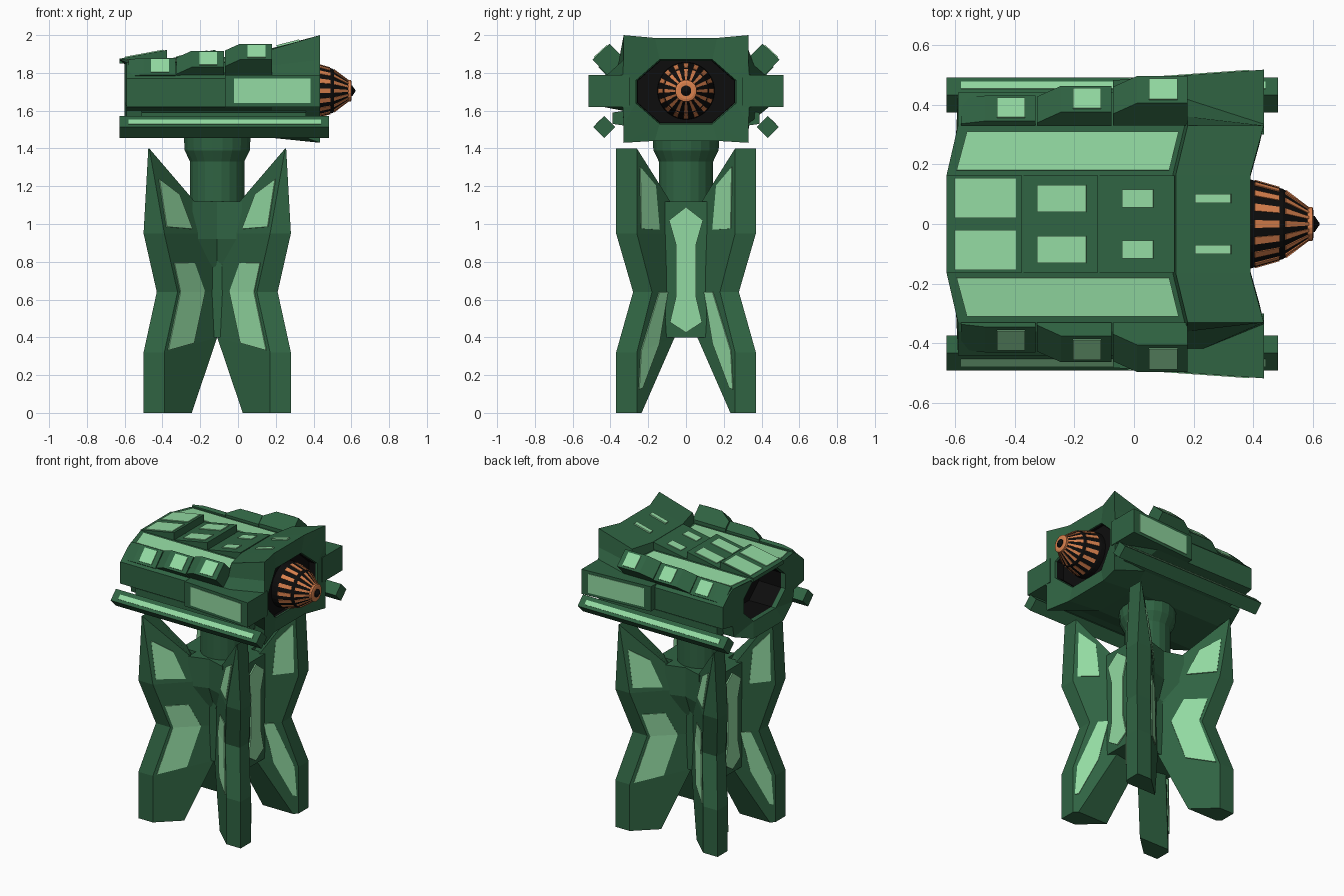
import bpy, bmesh, math
from mathutils import Vector as V

if "Cube" in bpy.data.objects:
    bpy.data.objects.remove(bpy.data.objects["Cube"])


def material(name, rgb):
    m = bpy.data.materials.new(name)
    m.diffuse_color = (*rgb, 1)
    m.use_nodes = True
    m.node_tree.nodes["Principled BSDF"].inputs["Base Color"].default_value = m.diffuse_color
    return m


GREEN = material("dark_green", (.029, .125, .055))
LIGHT = material("light_green", (.29, .70, .36))
BLACK = material("black", (.004, .004, .004))
ORANGE = material("orange", (.70, .22, .075))
ONE = [(1, 1)]
SIDES = [(1, 1), (1, -1)]
ENDS = [(1, 1), (-1, 1)]
QUAD = [(1, 1), (1, -1), (-1, 1), (-1, -1)]


def loft(name, rings, mat, flips=ONE, ox=0, caps=True, loop=False):
    """Skin equal-length rings of points; flips lists mirrored copies."""
    bm = bmesh.new()
    n = len(rings[0])
    for sx, sy in flips:
        vs = [[bm.verts.new((p[0] * sx + ox, p[1] * sy, p[2])) for p in r] for r in rings]
        pairs = list(zip(vs, vs[1:])) + ([(vs[-1], vs[0])] if loop else [])
        for a, b in pairs:
            for i in range(n):
                j = (i + 1) % n
                bm.faces.new((a[i], a[j], b[j], b[i]))
        if caps and not loop:
            bm.faces.new(vs[0])
            bm.faces.new(vs[-1])
    bmesh.ops.remove_doubles(bm, verts=bm.verts, dist=1e-5)
    bmesh.ops.recalc_face_normals(bm, faces=bm.faces)
    me = bpy.data.meshes.new(name)
    bm.to_mesh(me)
    bm.free()
    me.materials.append(mat)
    ob = bpy.data.objects.new(name, me)
    bpy.context.collection.objects.link(ob)
    return ob


def panel(name, pts, flips=ONE, ox=0, t=.005, mat=LIGHT):
    """Thin coloured slab straddling a surface."""
    pts = [V(p) for p in pts]
    n = (pts[2] - pts[0]).cross(pts[-1] - pts[1]).normalized() * t
    loft(name, [[p - n for p in pts], [p + n for p in pts]], mat, flips, ox)


def lathe(name, profile, axis, centre, sides, mat):
    rings = []
    for h, r in profile:
        ring = []
        for i in range(sides):
            a = 2 * math.pi * (i + .5) / sides
            c, s = r * math.cos(a), r * math.sin(a)
            ring.append((h, centre[1] + c, centre[2] + s) if axis == 'x'
                        else (centre[0] + c, centre[1] + s, h))
        rings.append(ring)
    return loft(name, rings, mat)


# ---- pedestal: four diagonal fins with square outer corners around a hub ----
OX = -.11
corner = [V(p) for p in [(.39, .37, 0), (.39, .37, .32), (.32, .28, .64), (.39, .37, .95), (.365, .37, 1.4)]]
outer_a = [V(p) for p in [(.28, .37, 0), (.28, .37, .32), (.21, .28, .64), (.28, .37, .95), (.36, .37, 1.4)]]
outer_b = [V(p) for p in [(.39, .26, 0), (.39, .26, .32), (.32, .18, .64), (.39, .26, .95), (.365, .26, 1.4)]]
inner_a = [V(p) for p in [(.135, .235, 0), (0, .10, .40), (0, .09, .64), (0, .09, .95), (.12, .19, 1.12)]]
inner_b = [V(p) for p in [(.365, .235, 0), (.20, .06, .40), (.13, 0, .64), (.13, 0, .95), (.22, .09, 1.13)]]
loft("pedestal_fins", list(zip(outer_a, corner, outer_b, inner_b, inner_a)), GREEN, QUAD, OX)


def fin_panel(name, o, i, k, v0, v1, low, high):
    """Panel on fin level k between heights v0..v1; low/high are its across-fin spans."""
    def at(u, v):
        return o[k].lerp(i[k], u).lerp(o[k + 1].lerp(i[k + 1], u), v)
    panel(name, [at(low[0], v0), at(low[1], v0), at(high[1], v1), at(high[0], v1)], QUAD, OX, .006)


fin_panel("fin_front_panel_low", outer_a, inner_a, 1, .02, 1, (.06, .55), (.06, .68))
fin_panel("fin_front_panel_mid", outer_a, inner_a, 2, 0, .5, (.06, .68), (.06, .50))
fin_panel("fin_front_panel_top", outer_a, inner_a, 3, .08, .68, (.06, .55), (.10, .52))
fin_panel("fin_side_panel_low", outer_b, inner_b, 0, .38, 1, (.10, .30), (.10, .58))
fin_panel("fin_side_panel_mid", outer_b, inner_b, 1, 0, 1, (.10, .58), (.20, .45))
fin_panel("fin_side_panel_top", outer_b, inner_b, 3, .06, .82, (.08, .46), (.08, .52))


def box_ring(x, y, z):
    return [(x, y, z), (-x, y, z), (-x, -y, z), (x, -y, z)]


loft("hub", [box_ring(.24, .115, .40), box_ring(.24, .115, 1.12)], GREEN, ox=OX)
collar = [(z, .13 * k, .10 + .10 * k, .09 + .07 * k) for z, k in ((.75, .05), (.92, 1), (1.12, 1))]
loft("hub_collar", [[(x, y, z), (0, m, z), (-x, y, z), (-x, -y, z), (0, -m, z), (x, -y, z)]
                    for z, x, y, m in collar], GREEN, ox=OX)
half = [(.09, 1.02), (.053, .89), (.053, .615), (.085, .48)]
panel("hub_panel", [(.243, 0, 1.09)] + [(.243, y, z) for y, z in half] + [(.243, 0, .425)]
      + [(.243, -y, z) for y, z in half[::-1]], ENDS, OX)
lathe("neck", [(1.0, .145), (1.33, .145), (1.39, .175), (1.50, .18)], 'z', (OX, 0, 0), 20, GREEN)


# ---- head shell: octagonal tube flaring toward the muzzle ----
def both(half):
    return half + [(x, -y, z) for x, y, z in half[::-1]]


def section(x0, x1, top, shoulder):
    return both([(x0, .165, top), (x1, .33, shoulder), (x1, .36, min(shoulder, 1.84)), (x1, .44, 1.77),
                 (x1, .44, 1.62), (x1, .335, 1.60), (x1, .32, 1.52), (x0, .165, 1.46)])


def hole(x, s, dx=0):
    pts = [(.14, .17), (.265, .06), (.265, -.06), (.14, -.17)]
    return both([(x - dx * (y < .2), y * s, 1.70 + z * s) for y, z in pts])


def doubled(ring):
    return [p for p in ring for _ in (0, 1)]


front = both([(.39, .165, 1.985), (.435, .33, 2.0), (.435, .33, 1.87), (.435, .335, 1.79),
              (.435, .335, 1.62), (.435, .33, 1.53), (.435, .33, 1.43), (.39, .165, 1.44)])
loft("head_shell", [section(-.628, -.59, 1.87, 1.855), section(.13, .17, 1.87, 1.855),
                    section(.14, .18, 1.92, 1.925), front,
                    doubled(hole(.42, 1, .035)), doubled(hole(-.60, .85))], GREEN, loop=True)
loft("bore_liner", [hole(-.57, .84), hole(.41, .98, .03)], BLACK, caps=False)
loft("bore_core", [hole(-.40, .84), hole(.36, .97)], BLACK)

# overlapping roof plates with paired lights
plates = [(-.628, -.375, (-.60, -.395, .02, .155)), (-.37, -.12, (-.325, -.16, .04, .13)),
          (-.115, .135, (-.04, .065, .055, .115)), (.14, .385, (.205, .325, .07, .10))]
for i, (x0, x1, (a, b, c, d)) in enumerate(plates):
    z0, z1 = (1.925, 1.988) if i == 3 else (1.875, 1.922)
    if i < 3:
        loft(f"roof_plate_{i + 1}", [[(x0, y, 1.85), (x0, y, z0), (x1, y, z1), (x1, y, 1.85)]
                                     for y in (-.163, .163)], GREEN)

    def h(x):
        return z0 + (z1 - z0) * (x - x0) / (x1 - x0)
    panel(f"roof_light_{i + 1}", [(a, c, h(a)), (b, c, h(b)), (b, d, h(b)), (a, d, h(a))], SIDES)

# gently sloping roof panels
panel("roof_slope_panel", [(-.595, .18, 1.869), (.118, .18, 1.869), (.15, .31, 1.857), (-.56, .31, 1.857)], SIDES)

# three stepped shoulder modules per side
for i in range(3):
    x0 = -.58 + .255 * i
    lo, hi = V((0, .43 + .033 * i, 1.79 + .04 * i)), V((0, .345 + .03 * i, 1.88 + .037 * i))
    foot = V((0, .33, 1.70))

    def ring(x, k):
        d = V((0, -.09, -.09)) * k
        a, b = lo + d, hi + d
        b.y = max(b.y, .332)
        return [p + V((x, 0, 0)) for p in (a, b, V((0, .33, b.z - (b.y - .33))), foot)]
    loft(f"shoulder_module_{i + 1}", [ring(x0, .4 if i else .1), ring(x0 + .08, 0), ring(x0 + .25, 0)], GREEN, SIDES)
    a, b = lo.lerp(hi, .12), lo.lerp(hi, .88)
    panel(f"shoulder_light_{i + 1}", [a + V((x0 + .12, 0, 0)), a + V((x0 + .215, 0, 0)),
                                      b + V((x0 + .215, 0, 0)), b + V((x0 + .12, 0, 0))], SIDES)


# flared cheek blocks with windows
def cheek_y(x):
    return .482 + .035 * (x + .07) / .5


loft("cheek_block", [[(x, .30, 1.62), (x, cheek_y(x), 1.62), (x, cheek_y(x), 1.79), (x, .30, 1.79)]
                     for x in (-.07, .18, .435)], GREEN, SIDES)
panel("cheek_window", [(x, cheek_y(x), z) for x, z in ((-.02, 1.64), (.385, 1.64), (.385, 1.77), (-.02, 1.77))],
      SIDES, t=.003)

# diamond section side rails with light strips
loft("side_rail", [[(x, .4325 + c, 1.513 + s) for c, s in ((.058, 0), (0, .058), (-.058, 0), (0, -.058))]
                   for x in (-.628, .483)], GREEN, SIDES)
panel("rail_light", [(x, .4325 + c, 1.513 + .058 - c)
                     for x, c in ((-.58, .02), (.44, .02), (.44, .043), (-.58, .043))], SIDES, t=.003)
loft("rail_mount", [[(x, y, z) for y, z in ((.32, 1.52), (.39, 1.53), (.39, 1.59), (.32, 1.60))]
                    for x in (-.51, .36)], GREEN, SIDES)

# ---- muzzle cone with orange slats ----
ZC = 1.705
cone = [(.34, .153), (.39, .150), (.50, .118), (.59, .05)]
lathe("muzzle_cone", cone, 'x', (0, 0, ZC), 32, BLACK)
slats = []
for (xa, ra), (xb, rb) in (((.405, .146), (.488, .122)), ((.508, .113), (.587, .053))):
    for k in range(16):
        a0 = 2 * math.pi * k / 16
        slats.append([(x, (r + .001) * math.cos(a0 + d), ZC + (r + .001) * math.sin(a0 + d))
                      for x, r, d in ((xa, ra, -.09), (xa, ra, .09), (xb, rb, .09), (xb, rb, -.09))])
for k, s in enumerate(slats):
    panel(f"muzzle_slat_{k + 1}", s, t=.002, mat=ORANGE)
lathe("muzzle_ring", [(.582, .058), (.598, .058), (.602, .045), (.602, .03)], 'x', (0, 0, ZC), 16, ORANGE)
lathe("muzzle_tip", [(.595, .028), (.605, .028), (.622, .003)], 'x', (0, 0, ZC), 16, BLACK)
